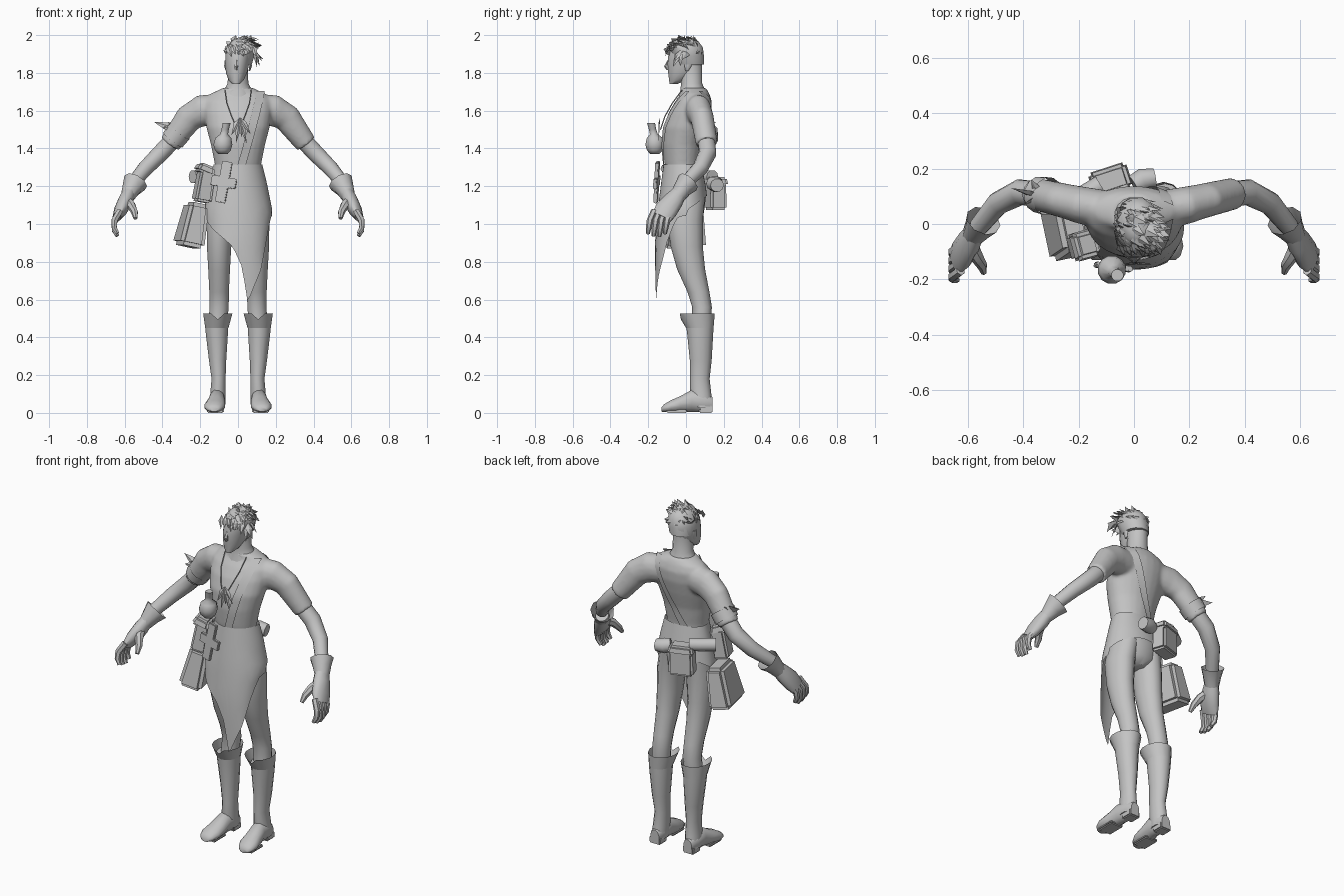
import bpy, bmesh, math, random
from mathutils import Vector, Matrix, Euler

random.seed(4)
GREY = bpy.data.materials.new("plain_grey")
GREY.diffuse_color = (0.55, 0.55, 0.55, 1)
X, Y, Z = Vector((1, 0, 0)), Vector((0, 1, 0)), Vector((0, 0, 1))


def finish(name, bm, angle=45):
    bmesh.ops.recalc_face_normals(bm, faces=bm.faces)
    me = bpy.data.meshes.new(name)
    bm.to_mesh(me)
    bm.free()
    ob = bpy.data.objects.new(name, me)
    bpy.context.collection.objects.link(ob)
    me.materials.append(GREY)
    if angle:
        bpy.ops.object.select_all(action='DESELECT')
        ob.select_set(True)
        bpy.context.view_layer.objects.active = ob
        bpy.ops.object.shade_smooth_by_angle(angle=math.radians(angle))
    return ob


def loft(name, rings, axes=None, n=12, caps=True, s=1, angle=45):
    """Skin rings (x, y, z, r1, r2); rings follow the path unless axes are fixed. s mirrors x."""
    bm = bmesh.new()
    pts = [Vector(r[:3]) for r in rings]
    loops = []
    for i, r in enumerate(rings):
        if axes:
            u, v = axes
        else:
            t = (pts[min(i + 1, len(pts) - 1)] - pts[max(i - 1, 0)]).normalized()
            u = Y.cross(t).normalized()
            v = t.cross(u)
        loop = []
        for k in range(n):
            a = 2 * math.pi * (k + 0.5) / n
            p = pts[i] + u * r[3] * math.cos(a) + v * r[-1] * math.sin(a)
            loop.append(bm.verts.new((p.x * s, p.y, p.z)))
        loops.append(loop)
    for a, b in zip(loops, loops[1:]):
        for k in range(n):
            bm.faces.new((a[k], a[(k + 1) % n], b[(k + 1) % n], b[k]))
    if caps:
        bm.faces.new(loops[0])
        bm.faces.new(loops[-1])
    return finish(name, bm, angle)


def block(name, loc, size, rot=(0, 0, 0), taper=1.0, bevel=0.012):
    """Soft box whose top is scaled by taper."""
    bm = bmesh.new()
    bmesh.ops.create_cube(bm, size=1)
    for v in bm.verts:
        k = taper if v.co.z > 0 else 1
        v.co = Vector((v.co.x * size[0] * k, v.co.y * size[1] * k, v.co.z * size[2]))
    if bevel:
        bmesh.ops.bevel(bm, geom=bm.edges[:], offset=bevel, segments=2, affect='EDGES')
    bm.transform(Matrix.Translation(loc) @ Euler([math.radians(a) for a in rot]).to_matrix().to_4x4())
    return finish(name, bm, 60)


def blade(bm, base, tip, width, side):
    """Flat kite-shaped lock or feather with a raised ridge."""
    base, tip = Vector(base), Vector(tip)
    d = tip - base
    w = d.cross(side).normalized() * width
    m = base + d * 0.4
    ridge = m + Vector(side).normalized() * width * 0.4
    b, t, l, r, c = [bm.verts.new(p) for p in (base, tip, m + w, m - w, ridge)]
    for f in ((b, l, c), (b, c, r), (l, t, c), (c, t, r), (b, r, t, l)):
        bm.faces.new(f)


def lerp(table, x):
    for (x0, y0), (x1, y1) in zip(table, table[1:]):
        if x <= x1:
            return y0 + (y1 - y0) * max(0, (x - x0) / (x1 - x0))
    return table[-1][1]


# Torso and short sleeves fused into one shirt; torso rows: z, half width, front y, back y
TORSO = [(1.28, .12, -.105, .075), (1.32, .124, -.114, .077), (1.42, .144, -.124, .092), (1.51, .168, -.12, .117),
         (1.59, .18, -.092, .135), (1.65, .18, -.057, .137), (1.69, .145, -.027, .124), (1.72, .08, -.032, .107)]
shirt = loft("shirt", [(0, (f + b) / 2, z, w, (b - f) / 2) for z, w, f, b in TORSO], (X, Y), 24)
parts = [loft("sleeve", [(.09, .05, 1.61, .08, .07), (.19, .068, 1.6, .085, .068), (.26, .086, 1.56, .075, .062),
                         (.36, .11, 1.425, .058, .058)], n=16, s=s) for s in (-1, 1)]
for ob in parts + [shirt]:
    ob.select_set(True)
bpy.context.view_layer.objects.active = shirt
bpy.ops.object.join()
mod = shirt.modifiers.new("fuse", 'REMESH')
mod.mode, mod.voxel_size, mod.use_smooth_shade = 'VOXEL', .009, True
mod = shirt.modifiers.new("soften", 'SMOOTH')
mod.factor, mod.iterations = .5, 8


def torso_y(x, z, side, off):
    w, f, b = [lerp([(r[0], r[i]) for r in TORSO], z) for i in (1, 2, 3)]
    return (f + b) / 2 + side * (math.sqrt(max(.05, 1 - (x / w) ** 2)) * (b - f) / 2 + off)


# Neck, head, nose, ears
loft("neck", [(0, .035, 1.67, .1, .075), (0, .035, 1.71, .075, .066), (0, .03, 1.745, .056, .057),
              (0, .025, 1.84, .052, .062)], (X, Y), 16)
loft("head", [(-.01, -.068, 1.74, .018, .02), (-.01, -.045, 1.76, .04, .045), (-.008, -.016, 1.80, .057, .08),
              (-.004, -.004, 1.85, .065, .095), (0, 0, 1.90, .067, .095), (.004, 0, 1.945, .057, .08),
              (.006, 0, 1.97, .03, .045)], (X, Y), 16)
loft("nose", [(-.008, -.09, 1.87, .008, .006), (-.009, -.1, 1.835, .012, .016), (-.009, -.095, 1.815, .01, .008)], (X, Y), 6)
for s in (-1, 1):
    loft("ear", [(.06, .005, 1.81, .005, .008), (.066, .01, 1.835, .008, .018), (.067, .015, 1.865, .006, .016)], (X, Y), 6, s=s)

# Hair: cap and broad swept locks
loft("hair_cap", [(.006, .022, 1.845, .069, .077), (.012, .012, 1.89, .078, .086), (.018, .002, 1.935, .075, .09),
                  (.016, 0, 1.965, .055, .07), (.014, 0, 1.98, .03, .04)], (X, Y), 12, angle=40)
bm = bmesh.new()
for i in range(60):
    a, e = i * 2.4, math.radians(75 * ((i * 0.37) % 1))
    out = Vector((math.cos(a) * math.cos(e), math.sin(a) * math.cos(e), math.sin(e)))
    base = Vector((.016, 0, 1.905)) + Vector((out.x * .074, out.y * .086, out.z * .075))
    sweep = Vector((.04, -.02, -.01)) + out * random.uniform(.005, .02) + Vector((0, 0, random.uniform(-.03, .02)))
    tip = base + sweep
    tip = Vector((min(tip.x, .138), min(max(tip.y, -.125), .1), min(tip.z, 2.0)))
    blade(bm, base - sweep * .6, tip, random.uniform(.018, .028), out)
for i in range(7):  # fringe
    x = -.055 + i * .022
    blade(bm, (x, -.075, 1.95), (x + .02, -.112, 1.885 + .012 * (i % 3)), .018, (0, -1, .3))
for x, y, z in ((.128, -.06, 1.86), (.115, -.03, 1.835), (.1, -.07, 1.83)):  # side lock
    blade(bm, (.085, -.03, 1.92), (x, y, z), .02, (1, -.6, 0))
for x, y in ((-.03, 0), (.015, -.03), (.05, .02), (.03, .05)):  # crown tips
    blade(bm, (x, y, 1.955), (x + .02, y - .01, 2.0), .02, (0, -1, .2))
finish("hair_locks", bm, 0)

# Limbs, both sides
for s in (-1, 1):
    loft("forearm", [(.33, .105, 1.46, .047), (.41, .115, 1.375, .047), (.49, .075, 1.295, .042),
                     (.56, -.01, 1.21, .035)], s=s)
    loft("glove_cuff", [(.543, .012, 1.222, .068, .062), (.562, -.015, 1.19, .053, .05), (.585, -.045, 1.145, .037, .042)],
         n=9, caps=False, s=s)
    loft("palm", [(.572, -.028, 1.175, .034, .038), (.595, -.065, 1.125, .04, .053), (.62, -.105, 1.075, .036, .062),
                  (.642, -.13, 1.035, .022, .055)], s=s)
    for i in range(4):
        y, k = -.088 - i * .03, (0, .015, .012, 0)[i]
        loft("finger", [(.625, y + .01, 1.07, .018), (.654, y - .012, 1.02, .018), (.655, y - .02, .98 - k, .015),
                        (.638, y - .024, .95 - k, .011)], n=6, s=s)
    loft("thumb", [(.592, -.07, 1.125, .03), (.566, -.12, 1.1, .024), (.548, -.15, 1.065, .019),
                   (.542, -.175, 1.03, .011)], n=7, s=s)
    loft("leg", [(.075, .0, 1.14, .07, .1), (.095, -.006, 1.02, .073, .095), (.1, .004, .88, .066, .085),
                 (.1, .027, .76, .059, .074), (.1, .066, .64, .053, .058), (.1, .085, .56, .052, .052),
                 (.108, .08, .46, .05, .05)], (X, Y), 14, s=s)
    loft("boot_shaft", [(.113, .073, .47, .063, .073), (.112, .075, .42, .06, .069), (.108, .078, .28, .047, .058),
                        (.103, .073, .18, .038, .052), (.106, .078, .1, .042, .056), (.11, .085, .03, .043, .055)],
         (X, Y), 14, s=s)
    cuff = loft("boot_cuff", [(.112, .073, .45, .063, .073), (.107, .055, .525, .079, .097)], (X, Y), 14, False, s=s)
    for v in cuff.data.vertices:  # notched front edge
        if v.co.z > .5 and v.co.y < -.02 and abs(v.co.x - s * .107) < .025:
            v.co.z -= .03
            v.co.y += .015
    loft("boot_foot", [(.108, .14, .045, .028, .04), (.11, .1, .055, .043, .055), (.112, .03, .064, .044, .06),
                       (.118, -.03, .046, .052, .044), (.124, -.08, .035, .056, .033), (.127, -.115, .025, .042, .022),
                       (.127, -.13, .018, .024, .012)], (X, Z), 12, s=s)
    block("boot_heel", (s * .11, .105, .02), (.07, .07, .04), bevel=.006)
    block("boot_sole", (s * .122, -.05, .009), (.085, .11, .018), bevel=.006)

# Hips
loft("hips", [(0, 0, 1.02, .05, .06), (0, .0, 1.06, .13, .095), (0, 0, 1.14, .152, .105),
              (0, -.012, 1.24, .135, .098), (0, -.02, 1.31, .121, .092)], (X, Y), 18)

# Apron skirt: slanted front panel, short back
HEM = [(-.17, 1.03), (-.13, .97), (-.03, .88), (.03, .76), (.05, .595), (.065, .6), (.14, .77), (.165, 1.03), (.18, 1.07)]
bm = bmesh.new()
N, ROWS = 56, 8
grid = []
for k in range(N):
    a = 2 * math.pi * k / N
    c, sn = math.cos(a), math.sin(a)
    hem = lerp(HEM, .17 * c) if sn < .05 else 1.07 + .08 * sn
    col = []
    for j in range(ROWS + 1):
        z = 1.315 + (hem - 1.315) * j / ROWS
        w = lerp([(.6, .15), (.8, .155), (1.07, .182), (1.22, .152), (1.32, .127)], z)
        f = lerp([(.6, .162), (.9, .165), (1.1, .147), (1.32, .118)], z)
        b = lerp([(1.05, .122), (1.2, .105), (1.32, .08)], z)
        p = lerp([(.75, .35), (1.15, 1)], z)
        y = -f * abs(sn) ** p if sn < 0 else sn * b
        col.append(bm.verts.new((w * c, y, z)))
    grid.append(col)
for k in range(N):
    a, b = grid[k], grid[(k + 1) % N]
    for j in range(ROWS):
        bm.faces.new((a[j], b[j], b[j + 1], a[j + 1]))
finish("apron_skirt", bm, 60)

# Shoulder strap, front and back
bm = bmesh.new()
for side, foot in ((-1, .02), (1, -.04)):
    prev = None
    for i in range(13):
        t = i / 12
        z = 1.705 - .39 * t
        x = .12 + (foot - .12) * t ** 1.15
        row = [bm.verts.new((x + d, torso_y(x + d, z, side, .008), z)) for d in (-.022, .022)]
        if prev:
            bm.faces.new((prev[0], prev[1], row[1], row[0]))
        prev = row
finish("shoulder_strap", bm, 60)

# Necklace cords and charms
for s in (-1, 1):
    loft("cord", [(s * x, torso_y(x, z, -1, o), z, .003) for x, z, o in
                  ((.07, 1.71, .01), (.06, 1.64, .015), (.035, 1.57, .015), (.005, 1.5, .015))], n=5)
bm = bmesh.new()
for dx, dz in ((-.045, -.06), (-.02, -.1), (.01, -.07), (.035, -.1), (.055, -.05)):
    blade(bm, (.01, -.137, 1.565), (.01 + dx, -.145, 1.53 + dz), .016, (0, -1, 0))
finish("charms", bm, 0)

# Flask on the chest
loft("flask", [(-.08, -.165, 1.37, .025), (-.08, -.165, 1.39, .043), (-.08, -.165, 1.42, .052), (-.078, -.165, 1.455, .044),
               (-.074, -.17, 1.475, .022), (-.068, -.177, 1.5, .02), (-.06, -.185, 1.535, .022)], (X, Y), 12, angle=60)

# Armband and feathers on one arm
loft("armband", [(-.31, .1, 1.49, .069), (-.345, .107, 1.445, .066)], n=12, caps=False)
bm = bmesh.new()
for tip in ((-.445, .13, 1.54), (-.37, .16, 1.54), (-.4, .07, 1.51)):
    blade(bm, (-.335, .1, 1.505), tip, .022, (0, -1, .4))
finish("feathers", bm, 0)

# Cross-shaped clasp
for size in ((.055, .02, .22), (.135, .02, .055)):
    block("cross_clasp", (-.075, -.155, 1.222), size, (-4, 10, -8), bevel=.004)

# Belt pouches and bags
block("side_pouch", (-.18, -.075, 1.2), (.09, .1, .17), (0, 10, 15), .9)
block("side_pouch_flap", (-.175, -.075, 1.29), (.1, .11, .05), (0, 22, 15), .8)
block("hip_bag", (-.24, -.01, .995), (.135, .23, .235), (0, 12, 12), .78, .02)
block("back_pouch", (-.085, .155, 1.16), (.14, .09, .17), (0, 0, 18), .92)
block("back_pouch_flap", (-.085, .158, 1.225), (.15, .1, .05), (0, 0, 18), .85)
loft("bedroll", [(-.24, .06, 1.25, .036), (-.17, .11, 1.25, .036), (-.12, .14, 1.25, .036)], n=10)
loft("small_canister", [(.0, .14, 1.215, .038), (.03, .158, 1.21, .042), (.075, .165, 1.205, .036)], n=10)
